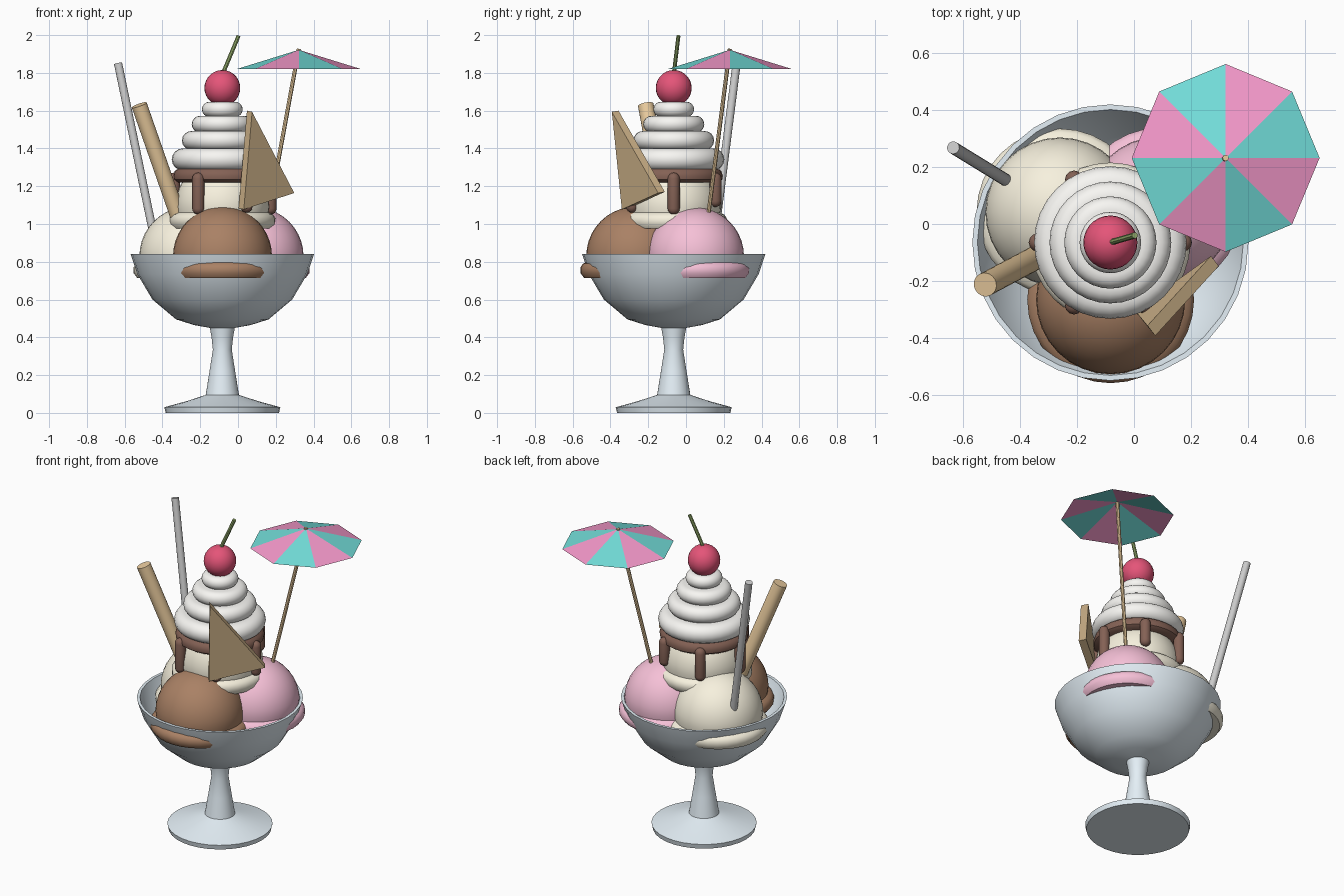
import bpy, bmesh, math
from mathutils import Vector

if "Cube" in bpy.data.objects:
    bpy.data.objects.remove(bpy.data.objects["Cube"])

AX, AY = -0.083, -0.065   # main axis of the dish


def mat(name, r, g, b):
    m = bpy.data.materials.new(name)
    m.diffuse_color = (r, g, b, 1)
    m.use_nodes = True
    m.node_tree.nodes["Principled BSDF"].inputs["Base Color"].default_value = m.diffuse_color
    return m


GLASS = mat("glass", .78, .87, .93)
CHOC = mat("chocolate", .40, .22, .13)
PINK = mat("strawberry", .92, .53, .68)
VANILLA = mat("vanilla", .93, .88, .73)
SAUCE = mat("sauce", .23, .12, .09)
CREAM = mat("cream", .94, .93, .90)
RED = mat("cherry_red", .78, .09, .19)
GREEN = mat("stem_green", .30, .42, .15)
STRAW = mat("straw_grey", .78, .78, .80)
BISCUIT = mat("biscuit", .82, .60, .34)
WAFER = mat("wafer", .66, .48, .27)
TEAL = mat("teal", .17, .73, .70)
MAGENTA = mat("magenta", .92, .32, .60)


def finish(bm, name, mats, smooth=True, angle=40):
    bmesh.ops.recalc_face_normals(bm, faces=bm.faces)
    me = bpy.data.meshes.new(name)
    bm.to_mesh(me)
    bm.free()
    for m in mats:
        me.materials.append(m)
    if smooth:
        me.polygons.foreach_set("use_smooth", [True] * len(me.polygons))
        me.set_sharp_from_angle(angle=math.radians(angle))
    ob = bpy.data.objects.new(name, me)
    bpy.context.collection.objects.link(ob)
    return ob


def lathe(name, profile, m, x=AX, y=AY, z=0, n=32, angle=40):
    bm = bmesh.new()
    vs = [bm.verts.new((x + r, y, z + h)) for r, h in profile]
    es = [bm.edges.new(p) for p in zip(vs, vs[1:])]
    bmesh.ops.spin(bm, geom=vs + es, cent=(x, y, 0), axis=(0, 0, 1),
                   angle=2 * math.pi, steps=n)
    bmesh.ops.remove_doubles(bm, verts=bm.verts, dist=1e-4)
    return finish(bm, name, [m], angle=angle)


def arc(r, z, rad, a0, a1, n):
    """Arc points (radius, height) from angle a0 to a1 in degrees."""
    out = []
    for i in range(n + 1):
        a = math.radians(a0 + (a1 - a0) * i / n)
        out.append((max(0, r + rad * math.cos(a)), z + rad * math.sin(a)))
    return out


def rod(name, a, b, rad, m, n=16):
    a, b = Vector(a), Vector(b)
    bm = bmesh.new()
    bmesh.ops.create_cone(bm, cap_ends=True, segments=n, radius1=rad,
                          radius2=rad, depth=(b - a).length)
    ob = finish(bm, name, [m])
    ob.location = (a + b) / 2
    ob.rotation_euler = (b - a).to_track_quat('Z', 'Y').to_euler()
    return ob


# Glass dish: foot, stem, bowl outside, then bowl inside
lathe("glass_dish", [
    (0, 0), (.30, 0), (.307, .03), (.19, .062), (.088, .095), (.068, .22),
    (.05, .335), (.057, .40), (.066, .45), (.15, .465), (.245, .495),
    (.37, .60), (.45, .735), (.485, .84), (.467, .84), (.43, .74),
    (.35, .62), (.23, .52), (0, .49)], GLASS)


# Scoops with a squashed skirt
def scoop(name, x, y, z, r, m):
    skirt = [(0, -.115), (r + .012, -.115), (r + .031, -.09),
             (r + .031, -.06), (r + .018, -.04), (r - .004, -.03)]
    lathe(name, skirt + arc(0, 0, r, 0, 90, 10), m, x, y, z)


scoop("chocolate_scoop", -.082, -.266, .83, .262, CHOC)
scoop("vanilla_scoop", -.260, .042, .83, .262, VANILLA)
scoop("strawberry_scoop", .090, .050, .83, .257, PINK)
scoop("top_scoop", AX, AY, 1.09, .25, VANILLA)

# Sauce cap with six drips
lathe("sauce_cap", [(0, 1.22), (.235, 1.22), (.257, 1.235), (.26, 1.255),
                    (.252, 1.28), (.21, 1.31), (0, 1.34)], SAUCE)
for i, low in enumerate((1.05, 1.09, 1.06, 1.06, 1.05, 1.06)):
    a = math.radians(60 * i)
    lathe(f"sauce_drip_{i + 1}",
          arc(0, low + .032, .032, -90, 0, 4) + arc(0, 1.24, .032, 0, 90, 4),
          SAUCE, AX + .255 * math.cos(a), AY + .255 * math.sin(a), n=12)

# Whipped cream: stacked rounded rings
for i, (r, z, h) in enumerate(((.268, 1.342, .058), (.214, 1.442, .050),
                               (.162, 1.528, .045), (.108, 1.607, .040))):
    lathe(f"cream_ring_{i + 1}", [(0, z - h)] + arc(r - h, z, h, -90, 90, 8)
          + [(0, z + h)], CREAM)

# Cherry and its stem
lathe("cherry", arc(0, 1.72, .095, -90, 90, 14), RED, n=28)
rod("cherry_stem", (AX, AY, 1.79), (.003, -.04, 1.996), .011, GREEN, 8)

# Straw and rolled biscuit
rod("straw", (-.635, .268, 1.85), (-.446, .152, .94), .022, STRAW)
rod("rolled_biscuit", (-.523, -.213, 1.63), (-.31, -.10, 1.02), .042, BISCUIT, 20)

# Triangular wafer
A, B, C = Vector((.061, -.375, 1.597)), Vector((.284, -.13, 1.167)), Vector((.017, -.322, 1.08))
half = (B - A).cross(C - A).normalized() * .0225
bm = bmesh.new()
front, back = ([bm.verts.new(p + s * half) for p in (A, B, C)] for s in (-1, 1))
bm.faces.new(front)
bm.faces.new(back)
for i in range(3):
    j = (i + 1) % 3
    bm.faces.new((front[i], front[j], back[j], back[i]))
finish(bm, "wafer_triangle", [WAFER], smooth=False)

# Paper umbrella: open eight-sided cone in alternating colours
ux, uy = .322, .232
bm = bmesh.new()
tip = bm.verts.new((ux, uy, 1.922))
ring = [bm.verts.new((ux + .33 * math.cos(k * math.pi / 4),
                      uy + .33 * math.sin(k * math.pi / 4), 1.82)) for k in range(8)]
for k in range(8):
    bm.faces.new((tip, ring[k], ring[(k + 1) % 8])).material_index = k % 2
finish(bm, "umbrella_canopy", [TEAL, MAGENTA], smooth=False)
rod("umbrella_stick", (ux, uy, 1.926), (.152, .112, 1.0), .011, BISCUIT, 8)
